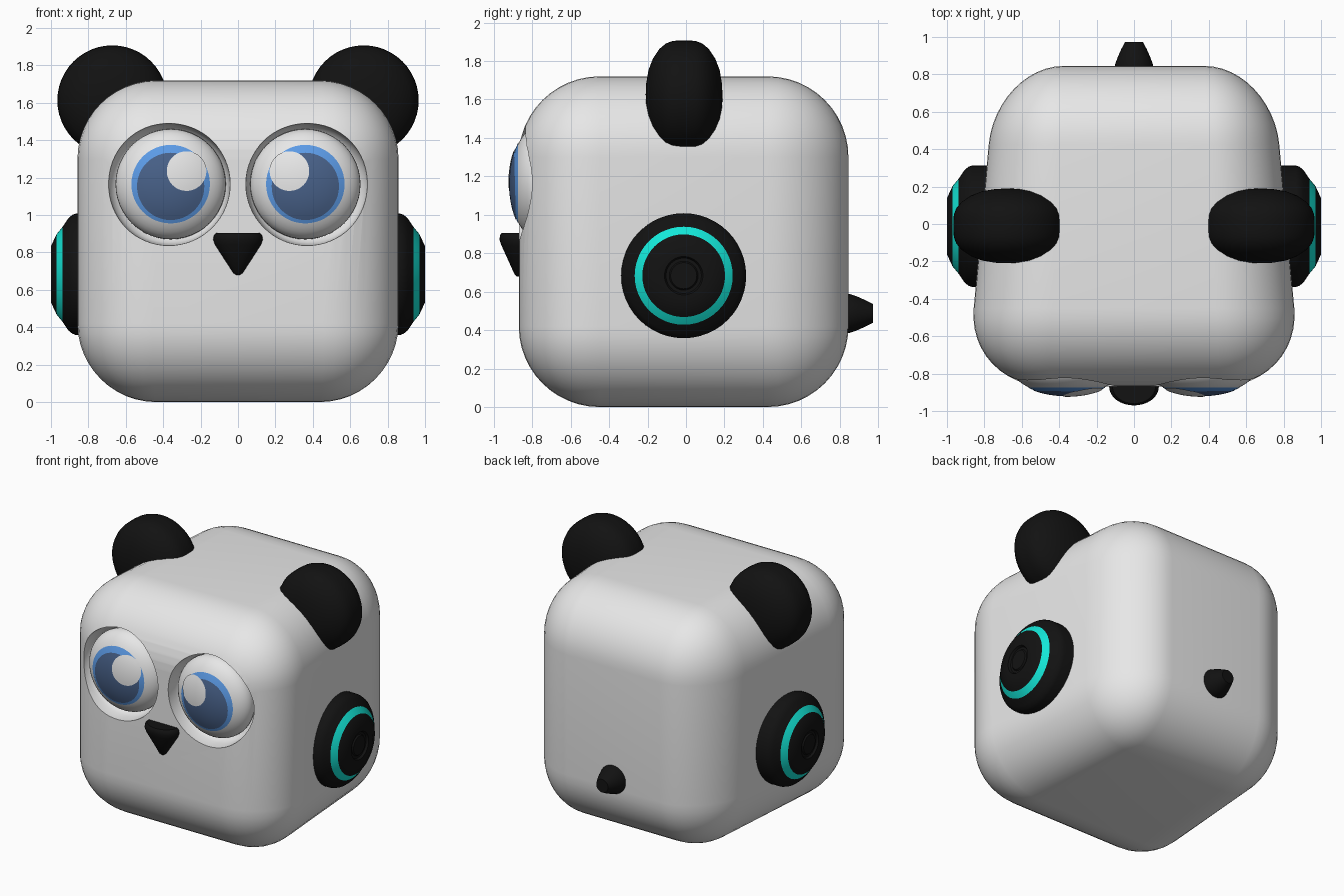
import bpy, bmesh, math
from mathutils import Vector

if "Cube" in bpy.data.objects:
    bpy.data.objects.remove(bpy.data.objects["Cube"])

def material(name, rgb):
    m = bpy.data.materials.new(name)
    m.diffuse_color = (*rgb, 1)
    m.use_nodes = True
    m.node_tree.nodes["Principled BSDF"].inputs["Base Color"].default_value = m.diffuse_color
    return m

WHITE = material("shell white", (0.8, 0.8, 0.8))
BLACK = material("black", (0.006, 0.006, 0.006))
TEAL = material("teal", (0.007, 0.85, 0.73))
BLUE = material("iris blue", (0.12, 0.37, 0.9))
NAVY = material("pupil navy", (0.065, 0.12, 0.25))


def finish(name, bm, mats, angle=40):
    bmesh.ops.recalc_face_normals(bm, faces=bm.faces)
    me = bpy.data.meshes.new(name)
    bm.to_mesh(me)
    bm.free()
    for m in mats:
        me.materials.append(m)
    ob = bpy.data.objects.new(name, me)
    bpy.context.collection.objects.link(ob)
    smooth(ob, angle)
    return ob


def smooth(ob, angle=40):
    bpy.ops.object.select_all(action='DESELECT')
    ob.select_set(True)
    bpy.context.view_layer.objects.active = ob
    bpy.ops.object.shade_smooth_by_angle(angle=math.radians(angle))


def loft(name, rings, centre, axis, mats, band=None, n=48, angle=40):
    """Rings of (rx, ry, distance along axis); band = index of a second-colour strip."""
    bm = bmesh.new()
    q = Vector(axis).to_track_quat('Z', 'Y')
    loops = []
    for rx, ry, t in rings:
        loops.append([bm.verts.new(Vector(centre) + q @ Vector(
            (rx * math.cos(2 * math.pi * i / n), ry * math.sin(2 * math.pi * i / n), t)))
            for i in range(n)])
    for k, (a, b) in enumerate(zip(loops, loops[1:])):
        for i in range(n):
            f = bm.faces.new((a[i], a[(i + 1) % n], b[(i + 1) % n], b[i]))
            f.material_index = 1 if k == band else 0
    bm.faces.new(loops[0])
    bm.faces.new(loops[-1])
    return finish(name, bm, mats, angle)


def lathe(name, profile, *args, **kw):
    return loft(name, [(r, r, t) for r, t in profile], *args, **kw)


# Rounded body, narrower toward the back
bm = bmesh.new()
bmesh.ops.create_cube(bm, size=1)
for v in bm.verts:
    v.co = Vector((v.co.x * 1.714, v.co.y * 1.715 - 0.0125, v.co.z * 1.72 + 0.86))
bmesh.ops.bevel(bm, geom=bm.edges[:], offset=0.42, segments=12, profile=0.5, affect='EDGES')
for v in bm.verts:
    v.co.x *= 1 - 0.107 * (v.co.y + 0.45)
body = finish("body", bm, [WHITE])

# Shallow bowls cut for the eyes
for s in (-1, 1):
    cutter = lathe("socket_cutter", [(0.33, 0.25), (0.328, 0.03), (0.322, -0.02), (0.312, -0.06),
                                     (0.285, -0.09), (0.2, -0.13), (0.01, -0.15)],
                   (s * 0.37, -0.82, 1.165), (0, -1, 0), [WHITE], n=64)
    mod = body.modifiers.new("socket", 'BOOLEAN')
    mod.operation, mod.object, mod.solver = 'DIFFERENCE', cutter, 'EXACT'
    bpy.ops.object.select_all(action='DESELECT')
    bpy.context.view_layer.objects.active = body
    bpy.ops.object.modifier_apply(modifier=mod.name)
    bpy.data.objects.remove(cutter)
smooth(body, 35)

# Eyes: flattened balls with thin discs laid over them
EYE_R, EYE_D, EYE_Y, EYE_Z = 0.295, 0.15, -0.765, 1.165


def eye_disc(name, ex, dx, dz, radius, lift, mat, n=48, rings=6):
    bm = bmesh.new()
    def point(r, a):
        x, z = dx + r * math.cos(a), dz + r * math.sin(a)
        y = EYE_Y - EYE_D * math.sqrt(1 - (x * x + z * z) / EYE_R ** 2) - lift
        return bm.verts.new((ex + x, y, EYE_Z + z))
    mid = point(0, 0)
    prev = None
    for k in range(1, rings + 1):
        loop = [point(radius * k / rings, 2 * math.pi * i / n) for i in range(n)]
        for i in range(n):
            j = (i + 1) % n
            bm.faces.new((prev[i], loop[i], loop[j], prev[j]) if prev else (mid, loop[i], loop[j]))
        prev = loop
    ob = finish(name, bm, [mat])
    # face the front
    if ob.data.polygons[0].normal.y > 0:
        ob.data.flip_normals()


for s, side in ((-1, "left"), (1, "right")):
    ex = s * 0.36
    ball = [(max(EYE_R * math.sin(a), 0.002), EYE_D * math.cos(a))
            for a in (math.pi * i / 24 for i in range(25))]
    lathe("eyeball_" + side, ball, (ex, EYE_Y, EYE_Z), (0, -1, 0), [WHITE])
    eye_disc("iris_" + side, ex, 0, 0, 0.21, 0.003, BLUE)
    eye_disc("pupil_" + side, ex, 0, -0.012, 0.18, 0.006, NAVY)
    eye_disc("highlight_" + side, ex, -s * 0.085, 0.07, 0.106, 0.009, WHITE)

    # Ears: thick rounded discs
    half = [(0.004, 0.2), (0.07, 0.197), (0.14, 0.185), (0.2, 0.162), (0.25, 0.128),
            (0.278, 0.095), (0.291, 0.06), (0.294, 0.025)]
    ear = half + [(r, -t) for r, t in reversed(half)]
    lathe("ear_" + side, ear, (s * 0.672, -0.01, 1.613), (0, 1, 0), [BLACK])

    # Side pods with a teal band and a small grooved hub
    pod = [(0.325, 0.70), (0.325, 0.865), (0.318, 0.885), (0.3, 0.907), (0.255, 0.937),
           (0.215, 0.97), (0.15, 1.0), (0.1, 1.0), (0.092, 0.985), (0.075, 0.985),
           (0.068, 0.995), (0.004, 0.995)]
    lathe("side_pod_" + side, pod, (0, -0.012, 0.683), (s, 0, 0), [BLACK, TEAL],
          band=4, angle=25)

# Nose: rounded wedge tapering downward
loft("nose", [(0.115, 0.09, 0.905), (0.128, 0.098, 0.893), (0.133, 0.1, 0.87),
              (0.122, 0.09, 0.84), (0.09, 0.067, 0.79), (0.025, 0.022, 0.69),
              (0.008, 0.008, 0.678)], (0, -0.87, 0), (0, 0, 1), [BLACK], n=32)

# Tail: short blunt stub
lathe("tail", [(0.102, 0.75), (0.102, 0.85), (0.088, 0.89), (0.068, 0.935), (0.048, 0.973)],
      (0, 0, 0.487), (0, 1, 0), [BLACK], n=32)
